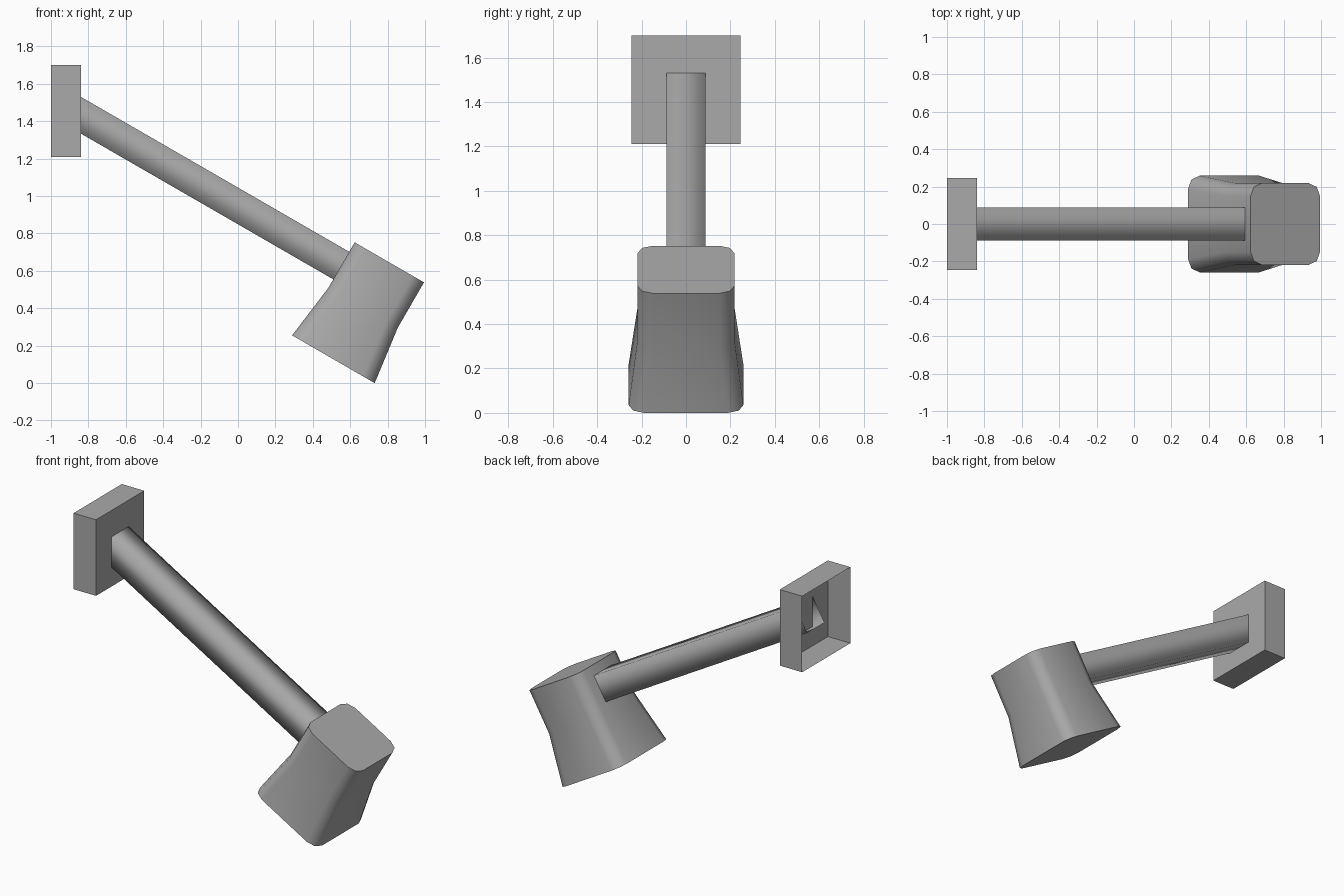
import bpy, bmesh
from math import radians, sin, cos, pi
from mathutils import Matrix

cube = bpy.data.objects.get("Cube")
if cube:
    bpy.data.objects.remove(cube, do_unlink=True)

grey = bpy.data.materials.new("plain_grey")
grey.use_nodes = True
colour = (0.4, 0.4, 0.4, 1)
grey.diffuse_color = colour
grey.node_tree.nodes["Principled BSDF"].inputs["Base Color"].default_value = colour


def outline(half_x, half_y, radius=0, steps=0):
    """Counter-clockwise rectangle, with rounded corners if steps is above zero."""
    points = []
    for i, (sx, sy) in enumerate([(1, 1), (-1, 1), (-1, -1), (1, -1)]):
        for k in range(steps + 1):
            angle = i * pi / 2 + (k / steps * pi / 2 if steps else 0)
            r = radius if steps else 0
            points.append((sx * (half_x - r) + r * cos(angle),
                           sy * (half_y - r) + r * sin(angle)))
    return points


def loft(name, sections, origin, tilt, cap_start=False, cap_end=False,
         sharp_angle=None):
    """Join (height, outline) sections along local z, tilted about the y axis."""
    bm = bmesh.new()
    rings = [[bm.verts.new((x, y, h)) for x, y in pts] for h, pts in sections]
    n = len(rings[0])
    for low, high in zip(rings, rings[1:]):
        for i in range(n):
            j = (i + 1) % n
            bm.faces.new((low[i], low[j], high[j], high[i]))
    if cap_start:
        bm.faces.new(rings[0][::-1])
    if cap_end:
        bm.faces.new(rings[-1])
    bm.transform(Matrix.Translation(origin) @ Matrix.Rotation(radians(tilt), 4, 'Y'))
    mesh = bpy.data.meshes.new(name)
    bm.to_mesh(mesh)
    bm.free()
    mesh.materials.append(grey)
    if sharp_angle:
        mesh.shade_smooth()
        mesh.set_sharp_from_angle(angle=radians(sharp_angle))
    obj = bpy.data.objects.new(name, mesh)
    bpy.context.collection.objects.link(obj)
    return obj


# Wall plate: shallow box, open at the wall side
square = outline(0.245, 0.245)
loft("wall_plate", [(0, square), (0.16, square)], (-1, 0, 1.455), 90, cap_end=True)

# Arm: open square tube with softened shading, running down into the shade
tube = outline(0.085, 0.088)
loft("arm", [(0, tube), (1.73, tube)], (-0.8825, 0, 1.4565), 120, sharp_angle=120)

# Shade: rounded square body that flares towards its lower end
neck = outline(0.214, 0.218, 0.068, 2)
mouth = outline(0.255, 0.258, 0.07, 2)
loft("lamp_shade", [(0, mouth), (0.318, neck), (0.598, neck)],
     (0.51, 0, 0.1275), 30, cap_start=True, cap_end=True, sharp_angle=50)
